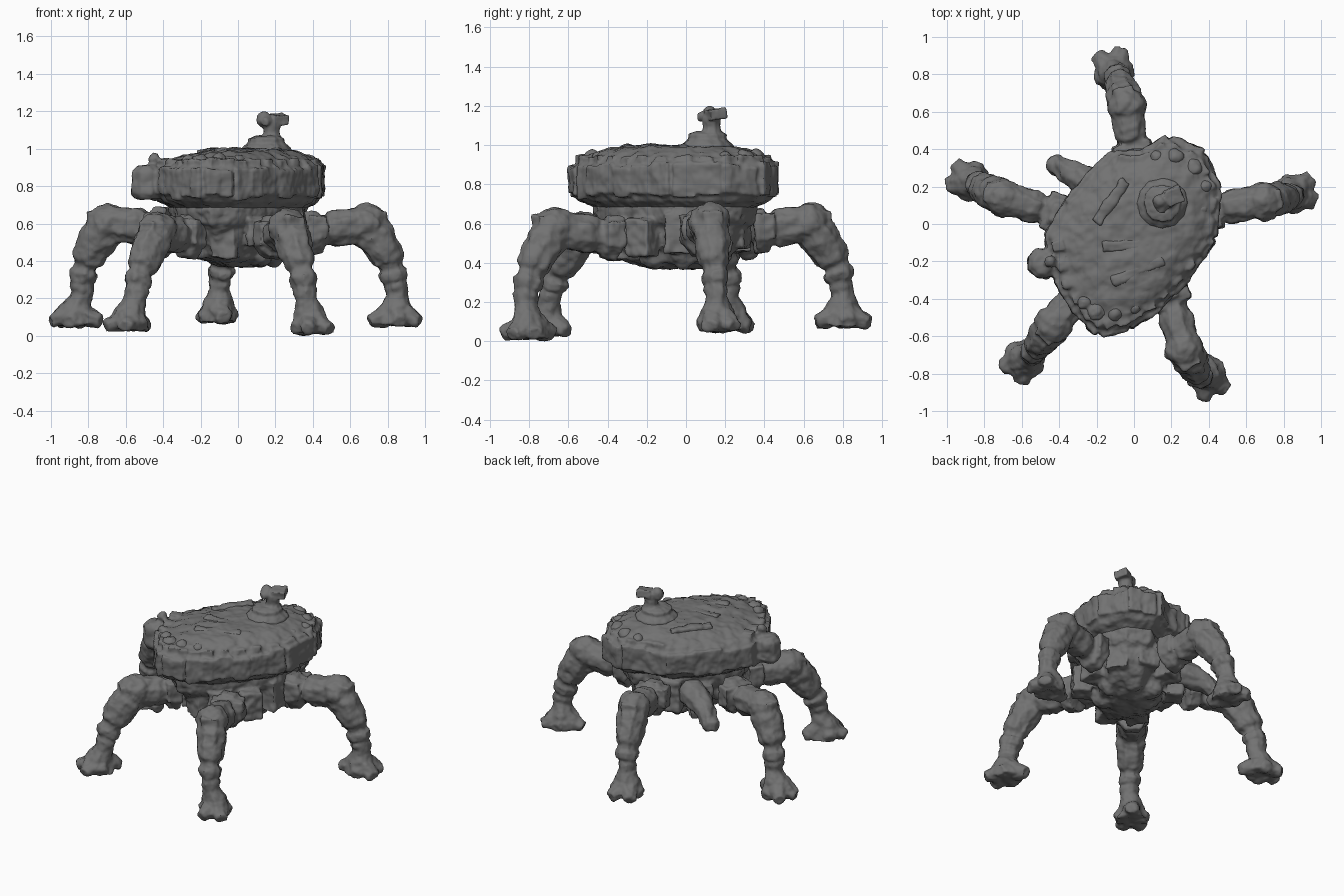
import bpy, bmesh, math, random
from mathutils import Vector, Matrix

if "Cube" in bpy.data.objects:
    bpy.data.objects.remove(bpy.data.objects["Cube"])

random.seed(4)
UP = Vector((0, 0, 1))
mat = bpy.data.materials.new("dark_metal")
mat.diffuse_color = (0.17, 0.17, 0.17, 1)
mat.use_nodes = True
mat.node_tree.nodes["Principled BSDF"].inputs["Base Color"].default_value = mat.diffuse_color
noise = bpy.data.textures.new("rough_surface", 'CLOUDS')
noise.noise_scale = 0.07
noise.noise_depth = 2


def loft(bm, rings):
    loops = [[bm.verts.new(p) for p in r] for r in rings]
    n = len(loops[0])
    for a, b in zip(loops, loops[1:]):
        for i in range(n):
            bm.faces.new((a[i], a[(i + 1) % n], b[(i + 1) % n], b[i]))
    bm.faces.new(loops[0][::-1])
    bm.faces.new(loops[-1])


def tube(bm, pts, radii, n=8, side=None, wide=1.0):
    rings = []
    for i, p in enumerate(pts):
        t = (pts[min(i + 1, len(pts) - 1)] - pts[max(i - 1, 0)]).normalized()
        s = side if side else t.orthogonal().normalized()
        s = (s - t * s.dot(t)).normalized()
        m = t.cross(s)
        rings.append([p + (s * math.cos(a) * wide + m * math.sin(a)) * radii[i]
                      for a in [(k + 0.5) * math.tau / n for k in range(n)]])
    loft(bm, rings)


def box(bm, c, size, ang=0.0, tilt=0.0):
    m = (Matrix.Translation(c) @ Matrix.Rotation(ang, 4, 'Z')
         @ Matrix.Rotation(tilt, 4, 'X') @ Matrix.Diagonal((*size, 1)))
    bmesh.ops.create_cube(bm, size=1, matrix=m)


def ball(bm, c, r):
    bmesh.ops.create_icosphere(bm, subdivisions=2, radius=r, matrix=Matrix.Translation(c))


def finish(bm, name, rough=0.025, voxel=0.011):
    bmesh.ops.recalc_face_normals(bm, faces=bm.faces[:])
    me = bpy.data.meshes.new(name)
    bm.to_mesh(me)
    bm.free()
    me.materials.append(mat)
    ob = bpy.data.objects.new(name, me)
    bpy.context.collection.objects.link(ob)
    rm = ob.modifiers.new("fuse", 'REMESH')
    rm.mode, rm.voxel_size, rm.use_smooth_shade = 'VOXEL', voxel, True
    dp = ob.modifiers.new("rough", 'DISPLACE')
    dp.texture, dp.strength, dp.mid_level = noise, rough, 0.5
    return ob


# Hull outline seen from above
outline = [(.20, .47), (.38, .38), (.46, .19), (.43, -.07), (.29, -.28), (.13, -.45),
           (-.03, -.56), (-.19, -.59), (-.31, -.49), (-.42, -.30), (-.47, -.07),
           (-.36, .12), (-.24, .26), (-.11, .38), (.05, .38)]
C = Vector((.02, -.05, 0))
O = [Vector((x, y, 0)) for x, y in outline]


def hull_ring(z, s, drop=0.0):
    # drop lowers the left side of the ring a little
    r = [C + (p - C) * s for p in O]
    return [p + UP * (z + drop * min(0, p.x)) for p in r]


# Upper armoured hull, panels on the rim except the smooth back left flank
bm = bmesh.new()
loft(bm, [hull_ring(z, s, d) for z, s, d in [
    (.68, .78, 0), (.715, .92, 0), (.75, .98, 0), (.89, .98, 0), (.93, .93, .03),
    (.96, .83, .07), (.985, .68, .08), (1.0, .45, .08), (1.0, .2, .08)]])
for i, p in enumerate(O):
    q = O[(i + 1) % len(O)]
    d = q - p
    ang = math.atan2(d.y, d.x)
    k = 2 if d.length > .15 and i not in (10, 11, 12) else 1
    for j in range(k):
        c = C + (p.lerp(q, (j + .5) / k) - C) * .965
        flank = i in (10, 11, 12)
        box(bm, c + UP * random.uniform(.81, .83),
            (d.length / k - (0 if flank else .018), random.uniform(.045, .07),
             random.uniform(.14, .18)), ang)
        if not flank:
            box(bm, C + (c - C) * .93 + UP * .925,
                (random.uniform(.04, .08), .06, random.uniform(.03, .05)),
                ang + random.uniform(-.3, .3))
tube(bm, [Vector((-.49, -.21, z)) for z in (.73, .76, .88, .91)], [.06, .085, .08, .055], 8)
ball(bm, (-.45, -.2, .945), .035)
finish(bm, "upper_hull", .028)

# Low ridges and knobs on the deck
bm = bmesh.new()
for x, y, l, a in [(-.02, -.11, .3, .1), (-.12, .12, .28, .95), (.02, -.25, .3, .4)]:
    box(bm, (x, y, .975), (l, .06, .05), a)
for x, y, r in [(.22, .36, .05), (.32, .3, .05), (.38, .2, .04), (.36, .08, .04), (.12, .36, .04),
                (-.1, -.48, .045), (-.2, -.47, .05), (0, -.45, .04), (-.27, -.42, .04)]:
    ball(bm, (x, y, .93), r)
finish(bm, "deck_details", .03)

# Belly under the hull
bm = bmesh.new()
loft(bm, [hull_ring(z, s) for z, s in [(.37, .22), (.41, .48), (.48, .62), (.58, .70),
                                       (.60, .76), (.67, .80), (.72, .80)]])
for i in range(10):
    a = i * math.tau / 10
    box(bm, (.02 + .28 * math.cos(a), -.04 + .31 * math.sin(a), random.uniform(.52, .57)),
        (.12, .14, random.uniform(.14, .22)), a)
for i in range(6):
    a = i * math.tau / 6
    ball(bm, (.04 + .15 * math.cos(a), -.02 + .17 * math.sin(a), .44), random.uniform(.06, .08))
finish(bm, "belly", .035)

# Small turret on the deck
bm = bmesh.new()
T = Vector((.15, .11, 0))
tube(bm, [T + UP * z for z in (.96, 1.0, 1.02, 1.03, 1.055, 1.07)],
     [.14, .135, .115, .10, .10, .06], 12)
tube(bm, [Vector((.18, .13, z)) for z in (1.04, 1.09, 1.14)], [.06, .045, .05], 8)
box(bm, (.215, .15, 1.158), (.09, .09, .055), .4, .15)
ball(bm, (.14, .12, 1.155), .043)
tube(bm, [Vector((.17, .12, 1.15)), Vector((.14, .065, 1.14))], [.03, .022], 8)
finish(bm, "turret", .018, .008)

# Broken leg stub at the back left
bm = bmesh.new()
tube(bm, [Vector(p) for p in [(-.16, .18, .58), (-.27, .24, .56), (-.35, .28, .52), (-.42, .32, .46), (-.43, .33, .42)]],
     [.10, .085, .07, .06, .04], 8)
finish(bm, "leg_stub")

# Five walking legs: hip, knee, ankle, foot
legs = {
    "right_leg": [(.36, .07, .55), (.69, .12, .60), (.85, .155, .22), (.84, .16, .045)],
    "front_right_leg": [(.18, -.34, .52), (.27, -.67, .575), (.365, -.82, .19), (.385, -.80, .005)],
    "front_left_leg": [(-.25, -.31, .53), (-.43, -.54, .55), (-.55, -.70, .20), (-.58, -.715, .02)],
    "left_leg": [(-.38, .05, .57), (-.70, .14, .60), (-.84, .22, .22), (-.865, .225, .045)],
    "back_leg": [(0, .34, .56), (-.04, .63, .60), (-.10, .80, .24), (-.105, .80, .065)],
}
for name, pts in legs.items():
    h, k, a, f = [Vector(p) for p in pts]
    u = f - h
    u.z = 0
    u.normalize()
    s = UP.cross(u)
    ang = math.atan2(u.y, u.x)
    bm = bmesh.new()
    # thigh with a collar near the hip
    ts = [0, .22, .27, .36, .42, .50, .9, 1]
    tube(bm, [h.lerp(k, t) for t in ts], [.125, .12, .09, .085, .10, .105, .10, .08], 8, s, .9)
    box(bm, h.lerp(k, .15) + UP * .02, (.10, .21, .13), ang)
    # knee and curved shin armour
    ball(bm, k + UP * .005, .107)
    ts = [0, .15, .35, .52, .57, .63, .68, .78, .82, .90, 1]
    tube(bm, [k.lerp(a, t) + u * (.035 * math.sin(math.pi * t)) for t in ts],
         [.095, .11, .10, .09, .07, .068, .085, .078, .062, .07, .06], 8, s, .9)
    box(bm, k + u * .07 + UP * -.03, (.07, .11, .19), ang)
    # flared foot with splayed toes
    tube(bm, [a, f.lerp(a, .6), f + UP * .06, f + UP * .012], [.06, .07, .095, .105], 10, s)
    for deg, ln in [(28, .12), (-28, .12), (85, .08), (-85, .08), (180, .12)]:
        d = Matrix.Rotation(math.radians(deg), 3, 'Z') @ u
        tube(bm, [a, f + d * .03 + UP * .09, f + d * ln * .65 + UP * .05, f + d * (ln + .02) + UP * .03],
             [.05, .06, .055, .035], 8, UP.cross(d), 1.15)
    finish(bm, name, .03)
